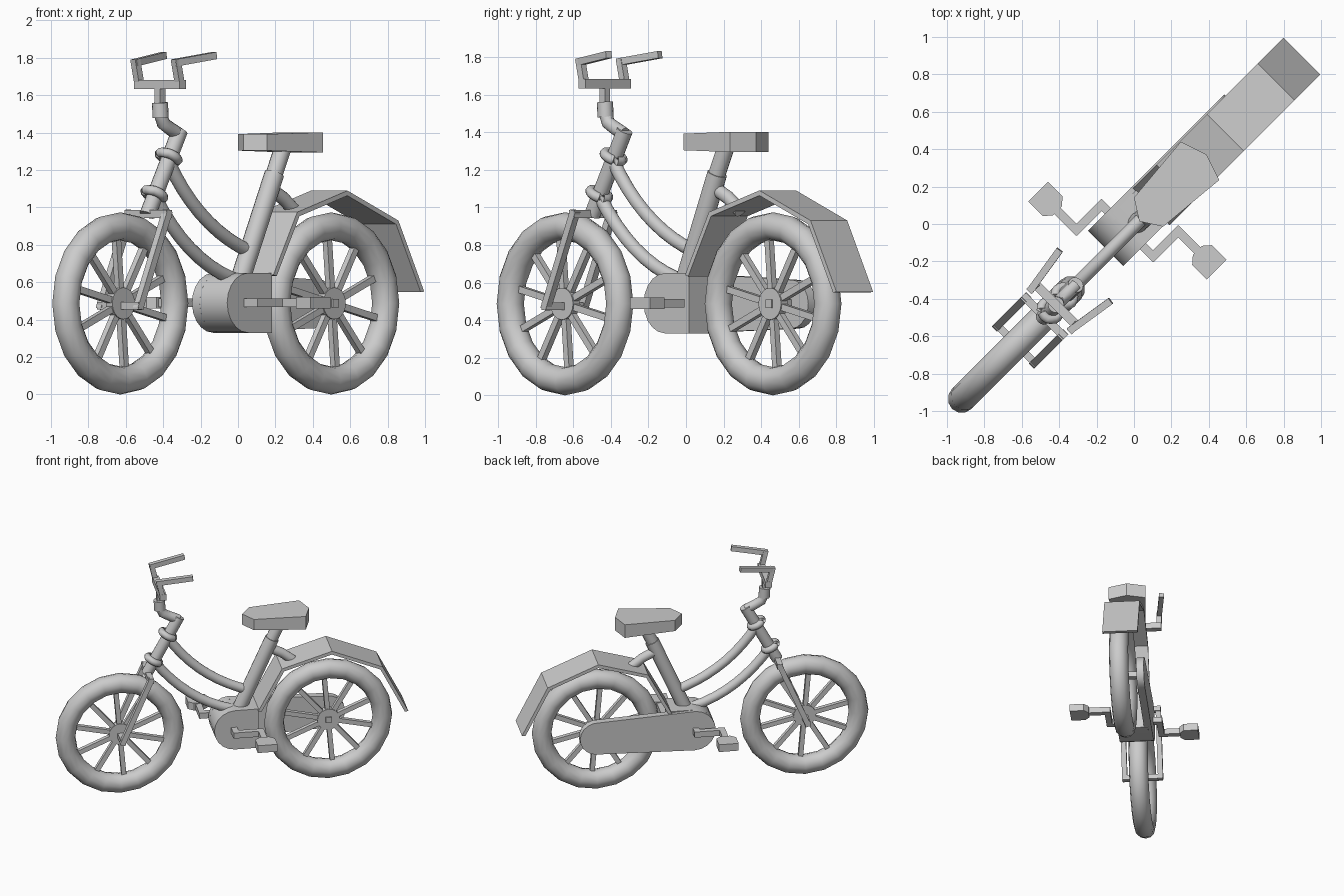
import bpy, bmesh, math
from mathutils import Matrix, Vector

if "Cube" in bpy.data.objects:
    bpy.data.objects.remove(bpy.data.objects["Cube"])

grey = bpy.data.materials.new("plain grey")
grey.use_nodes = True
grey.diffuse_color = (0.6, 0.6, 0.6, 1)
grey.node_tree.nodes["Principled BSDF"].inputs["Base Color"].default_value = (0.6, 0.6, 0.6, 1)

# The bike is built along x (rear is +x), then turned onto the diagonal
TURN = Matrix.Rotation(math.radians(45), 4, 'Z')
MID = -0.01


def finish(name, bm, smooth=False):
    bmesh.ops.recalc_face_normals(bm, faces=bm.faces[:])
    mesh = bpy.data.meshes.new(name)
    bm.to_mesh(mesh)
    bm.free()
    mesh.materials.append(grey)
    ob = bpy.data.objects.new(name, mesh)
    bpy.context.collection.objects.link(ob)
    ob.matrix_world = TURN
    if smooth:
        bpy.ops.object.select_all(action='DESELECT')
        ob.select_set(True)
        bpy.context.view_layer.objects.active = ob
        bpy.ops.object.shade_smooth_by_angle(angle=math.radians(40))
    return ob


def frame(p, d):
    """Matrix at p whose z axis follows d."""
    z = d.normalized()
    ref = Vector((1, 0, 0)) if abs(z.y) > 0.9 else Vector((0, 1, 0))
    x = (ref - z * ref.dot(z)).normalized()
    return Matrix.Translation(p) @ Matrix((x, z.cross(x), z)).transposed().to_4x4()


def add_bar(bm, p, q, w, ext=0.0):
    p, q = Vector(p), Vector(q)
    m = frame((p + q) / 2, q - p) @ Matrix.Diagonal((w, w, (q - p).length + ext, 1))
    bmesh.ops.create_cube(bm, size=1, matrix=m)


def square_path(name, pts, w):
    bm = bmesh.new()
    for p, q in zip(pts, pts[1:]):
        add_bar(bm, p, q, w, w * 0.9)
    return finish(name, bm)


def ring_loft(name, pts, radius, sides=16, closed=False):
    """Round tube through points; closed makes a ring."""
    bm = bmesh.new()
    pts = [Vector(p) for p in pts]
    n = len(pts)
    rings = []
    for i, p in enumerate(pts):
        d = pts[(i + 1) % n] - pts[i - 1] if closed else pts[min(i + 1, n - 1)] - pts[max(i - 1, 0)]
        m = frame(p, d)
        rings.append([bm.verts.new(m @ Vector((radius * math.cos(a), radius * math.sin(a), 0)))
                      for a in [2 * math.pi * k / sides for k in range(sides)]])
    for i in range(n if closed else n - 1):
        a, b = rings[i], rings[(i + 1) % n]
        for k in range(sides):
            j = (k + 1) % sides
            bm.faces.new((a[k], a[j], b[j], b[k]))
    if not closed:
        bm.faces.new(rings[0])
        bm.faces.new(rings[-1])
    return finish(name, bm, True)


def bezier(p0, p1, p2, n=9):
    ts = [i / n for i in range(n + 1)]
    a, b, c = Vector(p0), Vector(p1), Vector(p2)
    return [a * (1 - t) ** 2 + b * 2 * t * (1 - t) + c * t * t for t in ts]


def prism(name, outline, to3d, lo, hi, smooth=False):
    """Extrude a 2D outline between two depths."""
    bm = bmesh.new()
    ends = [[bm.verts.new(to3d(a, b, d)) for a, b in outline] for d in (lo, hi)]
    for e in ends:
        bm.faces.new(e)
    n = len(outline)
    for i in range(n):
        j = (i + 1) % n
        bm.faces.new((ends[0][i], ends[0][j], ends[1][j], ends[1][i]))
    return finish(name, bm, smooth)


def side(a, b, d):
    return (a, d, b)


def flat(a, b, d):
    return (a, b, d)


def arc(cx, cz, r, a0, a1, n=10):
    return [(cx + r * math.cos(math.radians(a0 + (a1 - a0) * i / n)),
             cz + r * math.sin(math.radians(a0 + (a1 - a0) * i / n))) for i in range(n + 1)]


# Wheels: tyre, flat spokes and hub
for label, wx, wy in (("front", -0.9, -0.01), ("rear", 0.68, -0.025)):
    centre = Vector((wx, wy, 0.487))
    ring_loft(label + "_tyre", [(x, wy, z) for x, z in arc(wx, 0.487, 0.412, 0, 342, 19)],
              0.075, 12, True)
    bm = bmesh.new()
    for i in range(10):
        a = math.radians(95 + 36 * i)
        d = Vector((math.cos(a), 0, math.sin(a)))
        add_bar(bm, centre + d * 0.04, centre + d * 0.36, 0.036)
    finish(label + "_spokes", bm)
    prism(label + "_hub", arc(wx, 0.487, 0.085, 0, 342, 19), side, wy - 0.025, wy + 0.025, True)

square_path("rear_axle", [(0.68, -0.04, 0.487), (0.68, 0.11, 0.487)], 0.045)

# Front fork
square_path("fork_crown", [(-0.69, MID - 0.14, 0.965), (-0.69, MID + 0.14, 0.965)], 0.042)
for label, s in (("right", -1), ("left", 1)):
    y = MID + s * 0.14
    square_path(label + "_fork_leg", [(-0.69, y, 0.965), (-0.9, y, 0.475), (-0.9, MID, 0.475)], 0.04)

# Steering head, collars and curved stem
ring_loft("head_tube", [(-0.695, MID, 0.96), (-0.45, MID, 1.41)], 0.043)
axis = Vector((0.245, 0, 0.45))
for label, x, z in (("lower", -0.642, 1.07), ("upper", -0.535, 1.27)):
    m = frame(Vector((x, MID, z)), axis)
    ring_loft(label + "_collar", [m @ Vector((a, b, 0)) for a, b in arc(0, 0, 0.052, 0, 337.5, 15)],
              0.026, 10, True)
ring_loft("stem_bend", [(-0.455, MID, 1.39), (-0.52, MID, 1.42), (-0.575, MID, 1.45),
                        (-0.595, MID, 1.5)], 0.036)
ring_loft("stem_clamp", [(-0.595, MID, 1.48), (-0.6, MID, 1.56)], 0.043)
square_path("stem_post", [(-0.6, MID, 1.55), (-0.6, MID, 1.65)], 0.04)

# Handlebar
square_path("handlebar", [(-0.6, MID - 0.15, 1.657), (-0.6, MID + 0.15, 1.657)], 0.05)
for label, s in (("right", -1), ("left", 1)):
    y = MID + s * 0.153
    square_path(label + "_handle", [(-0.603, y, 1.66), (-0.63, y, 1.775),
                                    (-0.395, MID + s * 0.19, 1.81)], 0.038)

# Frame tubes
ring_loft("upper_frame_tube", bezier((-0.54, MID, 1.25), (-0.31, MID, 0.89), (0.09, MID, 0.76)), 0.036)
ring_loft("lower_frame_tube", bezier((-0.64, MID, 1.06), (-0.37, MID, 0.68), (0.03, MID, 0.6)), 0.036)
ring_loft("seat_tube", [(0, MID, 0.6), (0.255, -0.02, 1.18)], 0.053)
ring_loft("seat_post", [(0.25, -0.02, 1.17), (0.32, -0.02, 1.32)], 0.046)
ring_loft("guard_stay", [(0.23, MID, 1.1), (0.33, MID, 1.05), (0.42, MID, 0.98)], 0.036)

# Saddle, slightly thinner at the nose
saddle = prism("saddle", [(0.03, MID), (0.1, -0.12), (0.488, -0.156), (0.537, MID),
                          (0.488, 0.134), (0.1, 0.1)], flat, -1, 1)
for v in saddle.data.vertices:
    v.co.z = 1.348 + v.co.z * (0.044 if v.co.x < 0.2 else 0.054)

# Rear mudguard: bent sheet
outer = [(0.13, 0.64), (0.31, 0.975), (0.69, 1.09), (1.075, 0.93), (1.27, 0.55)]
inner = [(0.68 + (x - 0.68) * 0.955, 0.49 + (z - 0.49) * 0.955) for x, z in outer]
bm = bmesh.new()
rows = [[bm.verts.new((x, y, z)) for x, z in prof]
        for prof, y in ((outer, -0.138), (outer, 0.138), (inner, 0.138), (inner, -0.138))]
for k in range(4):
    a, b = rows[k], rows[(k + 1) % 4]
    for i in range(len(outer) - 1):
        bm.faces.new((a[i], b[i], b[i + 1], a[i + 1]))
for i in (0, -1):
    bm.faces.new([r[i] for r in rows])
finish("rear_mudguard", bm)

# Drive housing and chain case
prism("drive_housing", [(0.14, 0.33)] + arc(-0.04, 0.49, 0.16, 270, 90) + [(0.14, 0.65)],
      side, -0.118, 0.12, True)
prism("chain_case", arc(-0.04, 0.49, 0.16, 270, 94) + arc(0.7, 0.485, 0.13, 94, -90),
      side, 0.09, 0.148, True)

# Cranks and pedals
for label, s in (("right", -1), ("left", 1)):
    px = -0.05 - s * 0.19
    square_path(label + "_crank", [(-0.05, s * 0.1, 0.49), (-0.05, s * 0.195, 0.49),
                                   (px, s * 0.195, 0.49), (px, s * 0.36, 0.49)], 0.046)
    half = [(0.035, 0.34), (0.075, 0.375), (0.075, 0.485)]
    outline = [(px + a, s * b) for a, b in half] + [(px - a, s * b) for a, b in reversed(half)]
    prism(label + "_pedal", outline, flat, 0.46, 0.52)
